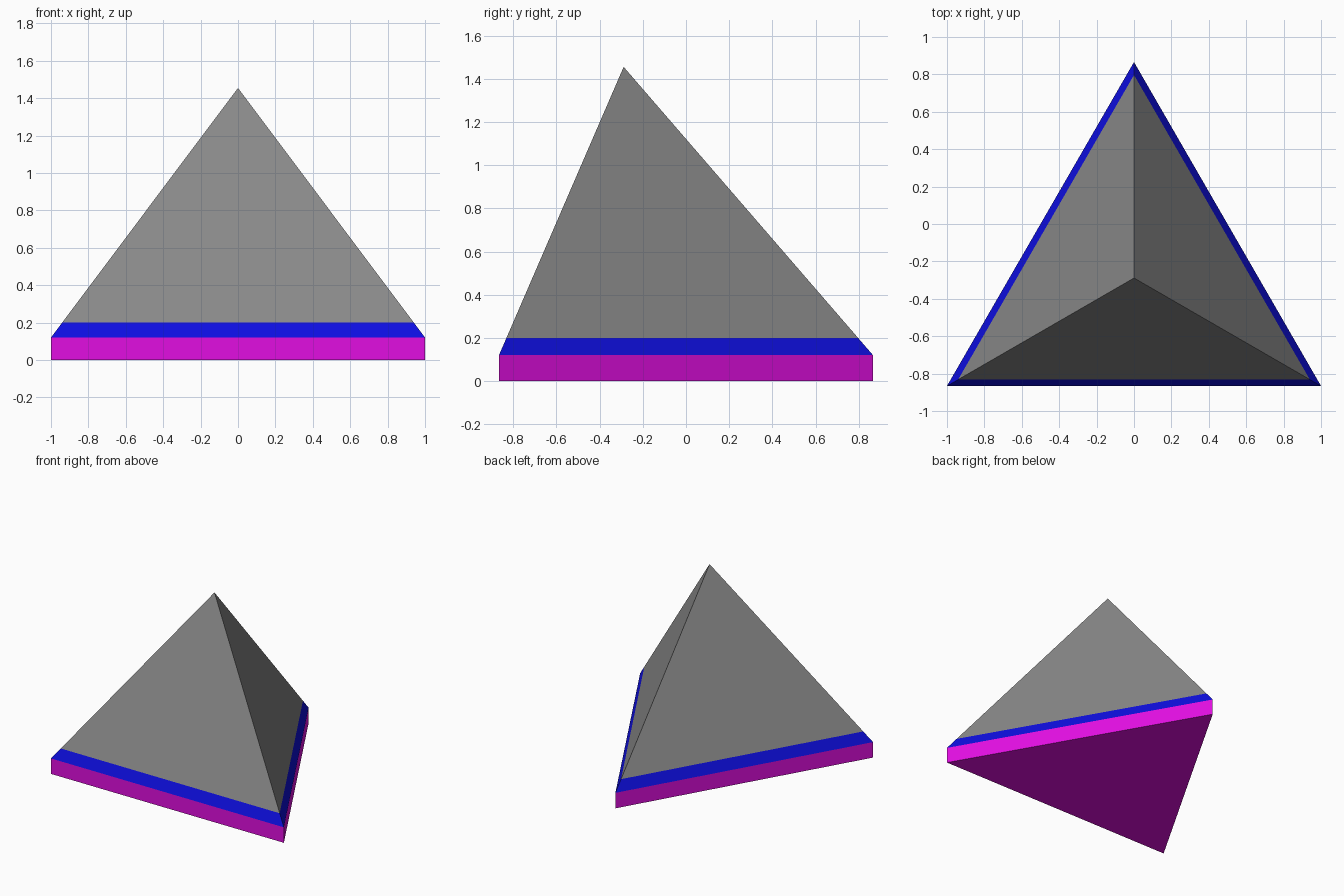
import bpy
from mathutils import Vector

cube = bpy.data.objects.get("Cube")
if cube:
    bpy.data.objects.remove(cube, do_unlink=True)


def make_material(name, color):
    mat = bpy.data.materials.new(name)
    mat.use_nodes = True
    mat.diffuse_color = (*color, 1)
    mat.node_tree.nodes["Principled BSDF"].inputs["Base Color"].default_value = (*color, 1)
    return mat


grey = make_material("grey", (0.25, 0.25, 0.25))
blue = make_material("blue", (0.0045, 0.0045, 0.75))
magenta = make_material("magenta", (0.75, 0.0045, 0.75))

HALF_DEPTH = 3 ** 0.5 / 2
CORNERS = [(-1, -HALF_DEPTH), (1, -HALF_DEPTH), (0, HALF_DEPTH)]
BASE_TOP, BAND_TOP = 0.12, 0.2
APEX = Vector((0, -HALF_DEPTH / 3, 1.455))


def ring(z):
    """Triangle of the solid at height z: straight below the band, tapering above."""
    t = max(0, (z - BASE_TOP) / (APEX.z - BASE_TOP))
    return [Vector((x, y, min(z, BASE_TOP))).lerp(APEX, t) for x, y in CORNERS]


# One closed solid: base slab, sloping band and pyramid
verts = ring(0) + ring(BASE_TOP) + ring(BAND_TOP) + [APEX]
faces, slots = [(2, 1, 0)], [0]
for side in range(3):
    nxt = (side + 1) % 3
    for level in range(2):
        low, high = 3 * level, 3 * level + 3
        faces.append((low + side, low + nxt, high + nxt, high + side))
        slots.append(level)
    faces.append((6 + side, 6 + nxt, 9))
    slots.append(2)

mesh = bpy.data.meshes.new("banded_pyramid")
mesh.from_pydata(verts, [], faces)
for mat in (magenta, blue, grey):
    mesh.materials.append(mat)
for poly, slot in zip(mesh.polygons, slots):
    poly.material_index = slot
mesh.update()
bpy.context.collection.objects.link(bpy.data.objects.new("banded_pyramid", mesh))
